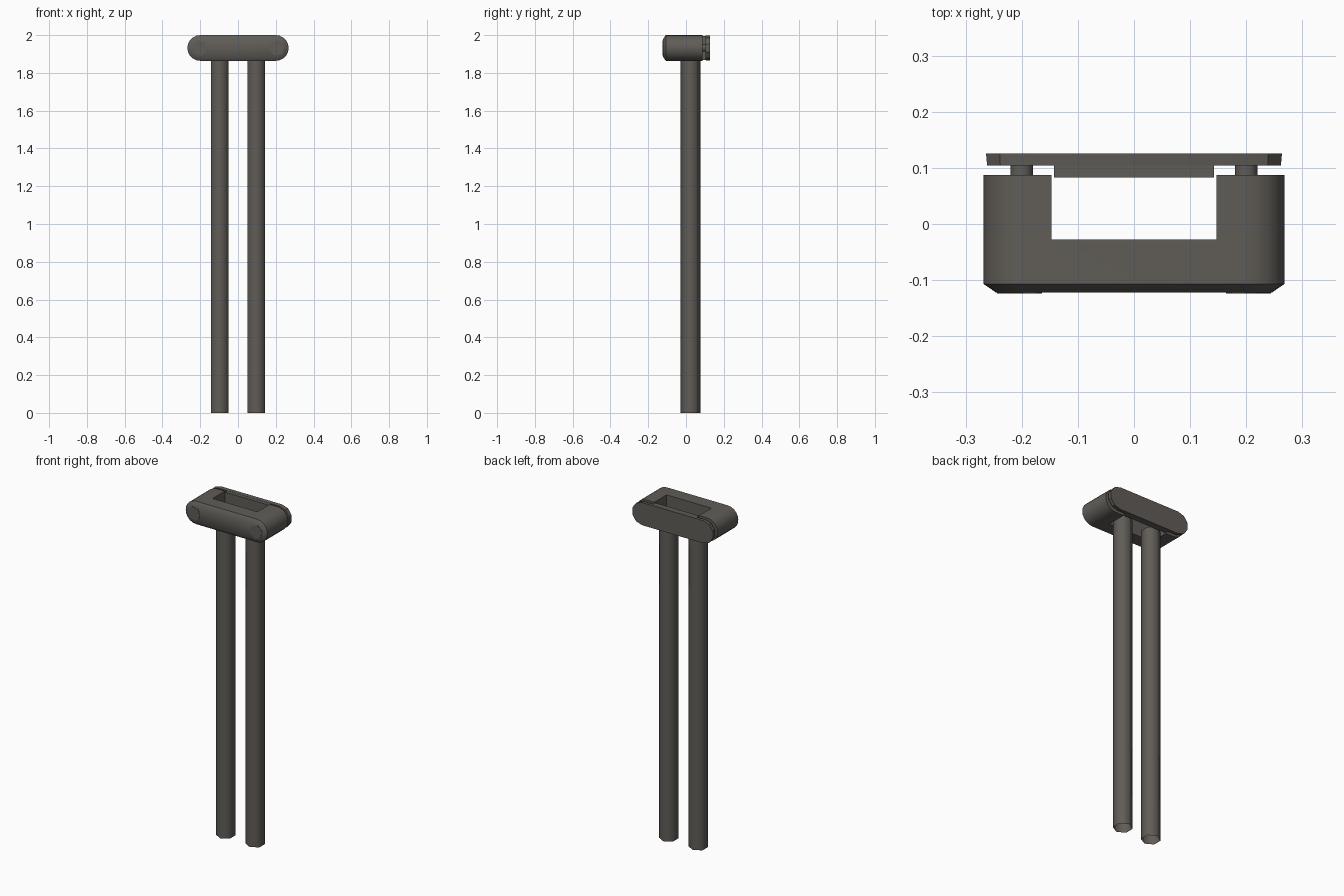
import bpy, bmesh, math
from mathutils import Matrix

cube = bpy.data.objects.get("Cube")
if cube:
    bpy.data.objects.remove(cube, do_unlink=True)

metal = bpy.data.materials.new("dark warm grey")
metal.use_nodes = True
COLOUR = (0.118, 0.109, 0.097, 1)
metal.diffuse_color = COLOUR
metal.node_tree.nodes["Principled BSDF"].inputs["Base Color"].default_value = COLOUR

MID_Z, HALF_X, HALF_Z = 1.932, 0.268, 0.068


def finish(name, bm, smooth=True, angle=35):
    bmesh.ops.recalc_face_normals(bm, faces=bm.faces)
    mesh = bpy.data.meshes.new(name)
    bm.to_mesh(mesh)
    bm.free()
    mesh.materials.append(metal)
    ob = bpy.data.objects.new(name, mesh)
    bpy.context.collection.objects.link(ob)
    if smooth:
        bpy.ops.object.select_all(action="DESELECT")
        ob.select_set(True)
        bpy.context.view_layer.objects.active = ob
        bpy.ops.object.shade_smooth_by_angle(angle=math.radians(angle))
    return ob


def capsule(inset, segments):
    """Outline of a bar with round ends, in x and z."""
    r, c = HALF_Z - inset, HALF_X - HALF_Z
    points = []
    for side, start in ((1, -math.pi / 2), (-1, math.pi / 2)):
        for i in range(segments + 1):
            a = start + math.pi * i / segments
            points.append((side * c + r * math.cos(a), MID_Z + r * math.sin(a)))
    return points


def loft(name, stations, segments):
    """Join capsule outlines, given as (y, inset), into a closed solid."""
    bm = bmesh.new()
    rings = [[bm.verts.new((x, y, z)) for x, z in capsule(inset, segments)]
             for y, inset in stations]
    for a, b in zip(rings, rings[1:]):
        for i in range(len(a)):
            j = (i + 1) % len(a)
            bm.faces.new((a[i], a[j], b[j], b[i]))
    bm.faces.new(rings[0])
    bm.faces.new(rings[-1])
    return finish(name, bm)


def box(name, x0, x1, y0, y1, z0, z1):
    bm = bmesh.new()
    bmesh.ops.create_cube(bm, size=1)
    bmesh.ops.scale(bm, vec=(x1 - x0, y1 - y0, z1 - z0), verts=bm.verts)
    bmesh.ops.translate(bm, vec=((x0 + x1) / 2, (y0 + y1) / 2, (z0 + z1) / 2), verts=bm.verts)
    return finish(name, bm, smooth=False)


def rod(name, x, y0, y1, radius, sides, turn=0):
    """Closed prism along y at the height of the bar."""
    bm = bmesh.new()
    place = (Matrix.Translation((x, (y0 + y1) / 2, MID_Z))
             @ Matrix.Rotation(turn, 4, "Y") @ Matrix.Rotation(math.pi / 2, 4, "X"))
    bmesh.ops.create_cone(bm, cap_ends=True, segments=sides, radius1=radius,
                          radius2=radius, depth=y1 - y0, matrix=place)
    return finish(name, bm)


# Clamp body with a chamfered front and a slot open to the back
body = loft("clamp_body", [(-0.122, 0.022), (-0.107, 0), (0.087, 0)], 10)
cutter = box("slot_cutter", -0.147, 0.147, -0.028, 0.2, 1.7, 2.2)
cutter.hide_render = True
cut = body.modifiers.new("slot", "BOOLEAN")
cut.operation, cut.solver, cut.object = "DIFFERENCE", "EXACT", cutter
bpy.context.view_layer.objects.active = body
bpy.ops.object.modifier_apply(modifier=cut.name)
bpy.data.objects.remove(cutter, do_unlink=True)

# Back plate and the block on it that closes the slot
loft("back_plate", [(0.104, 0.003), (0.126, 0.001)], 5)
box("plate_block", -0.143, 0.143, 0.083, 0.106, MID_Z - 0.064, MID_Z + 0.064)

for side, label in ((-1, "right"), (1, "left")):
    # Bolt head and the shank that joins body and plate
    rod(f"{label}_bolt_head", side * 0.204, -0.124, -0.115, 0.042, 6, side * 0.25)
    rod(f"{label}_bolt_shank", side * 0.2, 0.08, 0.106, 0.02, 12)

    # Long six-sided open tube
    bm = bmesh.new()
    top = 1.885
    bmesh.ops.create_cone(bm, cap_ends=False, segments=6, radius1=0.053, radius2=0.053,
                          depth=top, matrix=Matrix.Translation((side * 0.097, 0.023, top / 2)))
    finish(f"{label}_tube", bm, angle=65)
